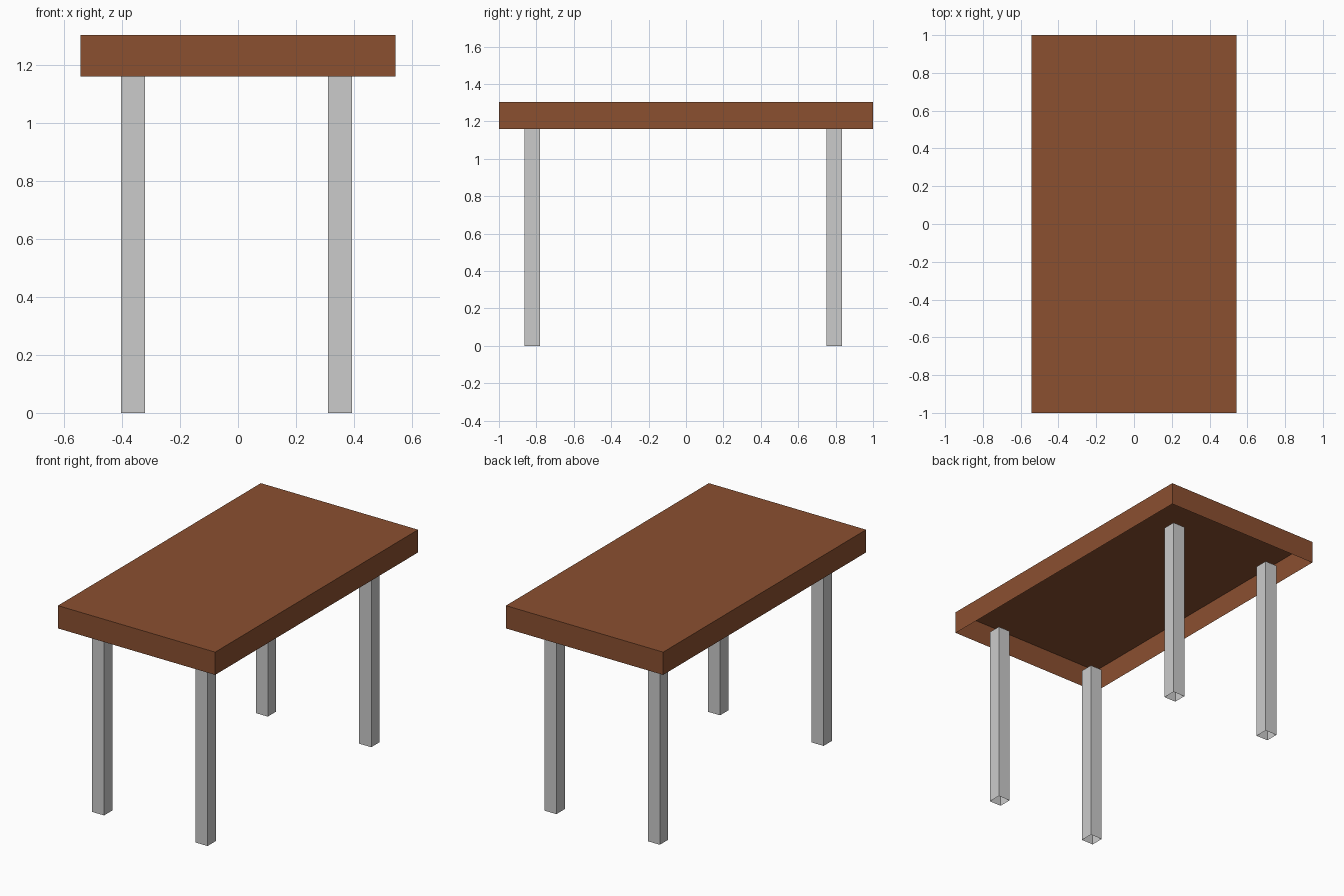
import bpy
import bmesh
from mathutils import Matrix, Vector

if "Cube" in bpy.data.objects:
    bpy.data.objects.remove(bpy.data.objects["Cube"])


def open_box(name, center, size, open_sides):
    """Flat-faced box without the faces whose normal z is in open_sides."""
    bm = bmesh.new()
    bmesh.ops.create_cube(bm, size=1)
    bm.normal_update()
    hidden = [f for f in bm.faces if round(f.normal.z) in open_sides]
    bmesh.ops.delete(bm, geom=hidden, context='FACES')
    bmesh.ops.transform(bm, matrix=Matrix.Diagonal((*size, 1)), verts=bm.verts)
    mesh = bpy.data.meshes.new(name)
    bm.to_mesh(mesh)
    bm.free()
    obj = bpy.data.objects.new(name, mesh)
    obj.location = Vector(center)
    bpy.context.collection.objects.link(obj)
    return obj


LEG_H, TOP_Z, LEG_W = 1.16, 1.302, 0.083

# Tabletop: a shell open underneath
wood = bpy.data.materials.new("brown_wood")
wood.diffuse_color = (0.258, 0.08, 0.03, 1)
wood.use_nodes = True
wood.node_tree.nodes["Principled BSDF"].inputs["Base Color"].default_value = wood.diffuse_color
top = open_box("tabletop", (0, 0, (LEG_H + TOP_Z) / 2),
               (1.085, 2, TOP_Z - LEG_H), {-1})
top.data.materials.append(wood)

# Legs: four square tubes, slightly off-centre under the top
for side, x in (("left", -0.362), ("right", 0.352)):
    for end, y in (("front", -0.821), ("back", 0.793)):
        open_box(f"{end}_{side}_leg", (x, y, LEG_H / 2),
                 (LEG_W, LEG_W, LEG_H), {-1, 1})
